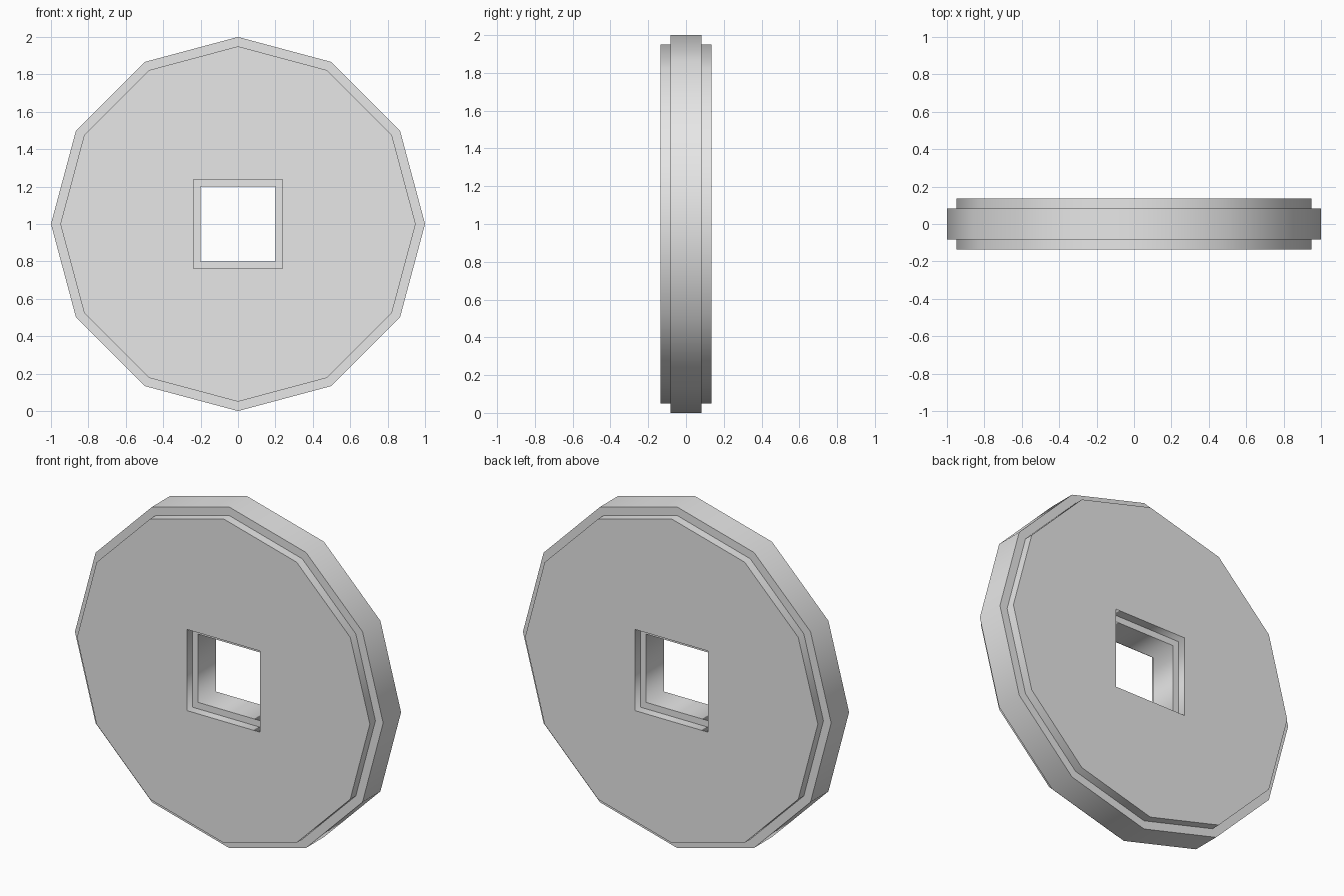
import bpy, bmesh, math

cube = bpy.data.objects.get("Cube")
if cube:
    bpy.data.objects.remove(cube, do_unlink=True)

CORE, FACE = 0.083, 0.135      # half thickness of the core and of the raised faces
RIM, PLATE = 1.0, 0.95         # outer radii
HOLE, RECESS = 0.2, 0.238      # half widths of the square hole

grey = bpy.data.materials.new("plain grey")
grey.use_nodes = True
colour = (0.8, 0.8, 0.8, 1)
grey.diffuse_color = colour
grey.node_tree.nodes["Principled BSDF"].inputs["Base Color"].default_value = colour


def loop(bm, sides, radius, y, turn=0.0):
    """Ring of vertices around the wheel axis."""
    pts = [turn + 2 * math.pi * i / sides for i in range(sides)]
    return [bm.verts.new((radius * math.cos(a), y, 1 + radius * math.sin(a))) for a in pts]


def wall(bm, sides, profile, turn=0.0):
    """Stepped wall through a profile of (radius, y); returns its end loops."""
    loops = [loop(bm, sides, r, y, turn) for r, y in profile]
    for a, b in zip(loops, loops[1:]):
        for i in range(sides):
            j = (i + 1) % sides
            bm.faces.new((a[i], a[j], b[j], b[i]))
    return loops[0], loops[-1]


def stepped(edge, core):
    return [(edge, -FACE), (edge, -CORE), (core, -CORE),
            (core, CORE), (edge, CORE), (edge, FACE)]


bm = bmesh.new()
# Twelve-sided stepped rim and square stepped hole
outer = wall(bm, 12, stepped(PLATE, RIM))
s = math.sqrt(2)
inner = wall(bm, 4, stepped(RECESS * s, HOLE * s), math.pi / 4)

# Flat front and back faces around the hole
for o, n in zip(outer, inner):
    edges = [bm.edges.get((ring[i - 1], ring[i])) for ring in (o, n) for i in range(len(ring))]
    bmesh.ops.triangle_fill(bm, use_beauty=True, edges=edges)
bmesh.ops.recalc_face_normals(bm, faces=bm.faces)

# Smooth around the walls, sharp along every step
for f in bm.faces:
    f.smooth = True
for e in bm.edges:
    flat = [abs(f.normal.y) > 0.5 for f in e.link_faces]
    e.smooth = all(flat) or not any(flat)

mesh = bpy.data.meshes.new("wheel")
bm.to_mesh(mesh)
bm.free()
mesh.materials.append(grey)
wheel = bpy.data.objects.new("wheel", mesh)
bpy.context.collection.objects.link(wheel)
